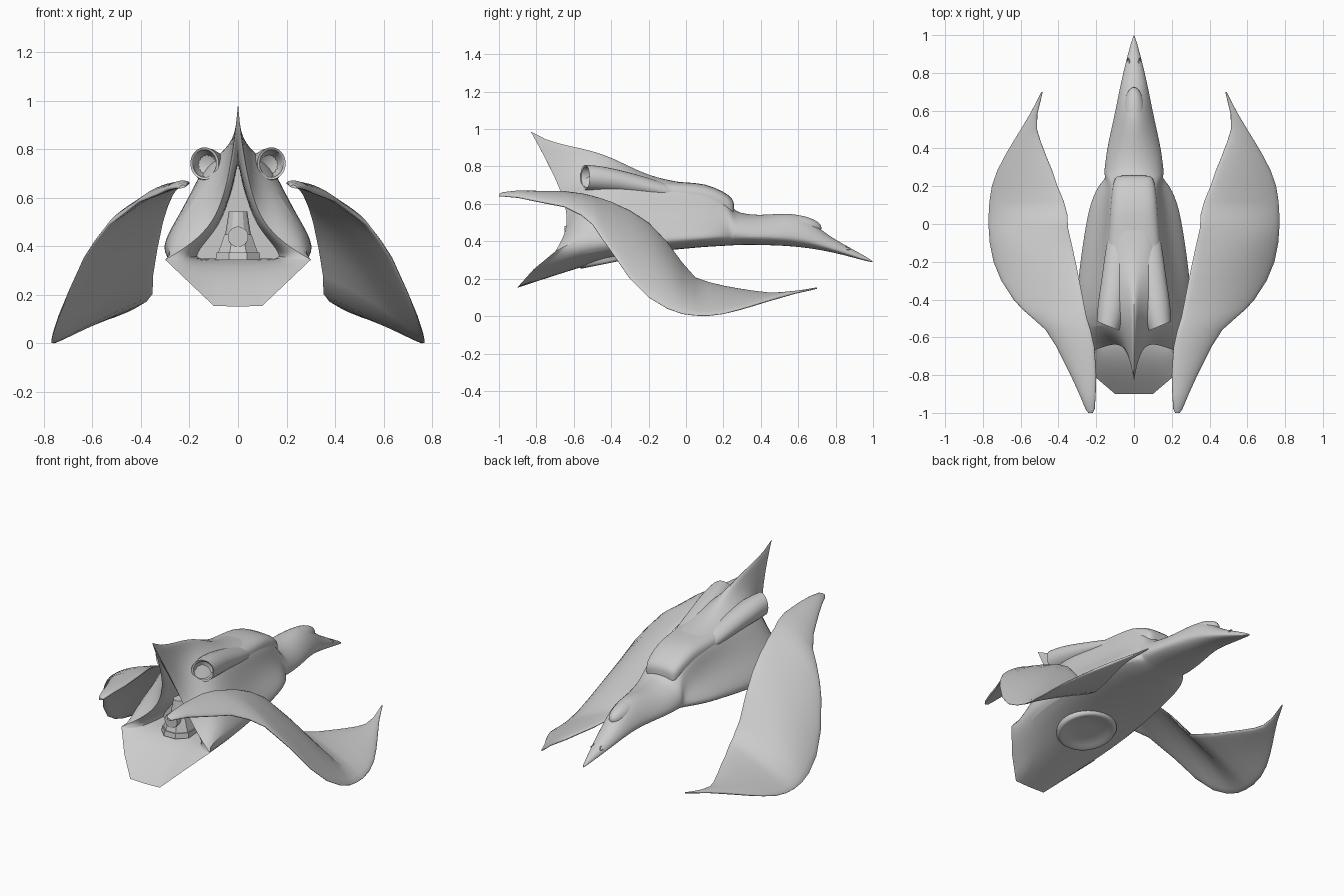
import bpy, bmesh
from math import sin, cos, pi, copysign
from mathutils import Matrix, Vector

if "Cube" in bpy.data.objects:
    bpy.data.objects.remove(bpy.data.objects["Cube"])


def finish(bm, name, smooth=45, subdiv=0):
    bmesh.ops.recalc_face_normals(bm, faces=bm.faces)
    me = bpy.data.meshes.new(name)
    bm.to_mesh(me)
    bm.free()
    ob = bpy.data.objects.new(name, me)
    bpy.context.collection.objects.link(ob)
    if subdiv:
        m = ob.modifiers.new("subdivision", 'SUBSURF')
        m.levels = m.render_levels = subdiv
    bpy.ops.object.select_all(action='DESELECT')
    bpy.context.view_layer.objects.active = ob
    ob.select_set(True)
    bpy.ops.object.shade_smooth_by_angle(angle=smooth * pi / 180)
    return ob


def loft(bm, rings, creased=(), corners=()):
    el = bm.edges.layers.float.new("crease_edge")
    vl = bm.verts.layers.float.new("crease_vert")
    rows = [[bm.verts.new(p) for p in r] for r in rings]
    n = len(rows[0])
    for a, b in zip(rows, rows[1:]):
        for i in range(n):
            j = (i + 1) % n
            bm.faces.new((a[i], a[j], b[j], b[i]))
    bm.faces.new(rows[0])
    bm.faces.new(rows[-1])
    for k in creased:
        for i in range(n):
            bm.edges.get((rows[k][i], rows[k][(i + 1) % n]))[el] = 1.0
    for k, i in corners:
        rows[k][i][vl] = rows[k][-i][vl] = 1.0


def full(half):
    return half + [(-x, y, z) for x, y, z in half[-2:0:-1]]


def neck(y, top, bot, w, pinch=0):
    c = bot + .3 * (top - bot)
    pts = []
    for i in range(10):
        a = pi * i / 9
        h = top - c if cos(a) > 0 else c - bot
        pts.append((w * sin(a) * (1 - pinch * max(0, cos(a))), y, c + h * cos(a)))
    return full(pts)


# Hull: beak-like nose, raised back, then a hooked rear edge and hollow bay
rings = [neck(*s) for s in [
    (1.0, .293, .287, .002), (.96, .32, .295, .016), (.85, .38, .325, .046), (.74, .445, .35, .072),
    (.64, .538, .365, .094, .25), (.54, .555, .375, .115, .25), (.4, .54, .38, .148, .2),
    (.3, .55, .38, .158), (.255, .57, .378, .162)]]
body = [
    (.22, [.62, .62, .61, .59, .56, .5, .44, .41, .38, .375], [.05, .09, .11, .125, .145, .185, .18, .08]),
    (.12, [.69, .69, .675, .65, .58, .51, .435, .40, .375, .37], [.055, .095, .125, .14, .168, .235, .23, .1]),
    (0, [.712, .712, .70, .665, .6, .52, .43, .39, .365, .36], [.06, .1, .135, .15, .184, .262, .255, .12]),
    (-.2, [.745, .74, .725, .69, .62, .52, .42, .37, .345, .34], [.05, .1, .145, .17, .217, .293, .285, .14]),
    (-.4, [.865, .83, .785, .73, .65, .54, .42, .35, .31, .305], [.03, .08, .15, .19, .24, .312, .305, .15]),
    (-.55, [.92, .85, .79, .73, .66, .54, .42, .33, .27, .265], [.02, .05, .1, .165, .235, .31, .305, .14])]
for y, zs, xs in body:
    rings.append(full([(x, y, z) for x, z in zip([0] + xs + [0], zs)]))
rear = [(0, -.83, .987), (.012, -.76, .86), (.03, -.7, .74), (.055, -.65, .62), (.1, -.63, .5),
        (.19, -.66, .41), (.3, -.7, .345), (.2, -.815, .25), (.1, -.9, .155), (0, -.9, .152)]
bay = [(0, -.7, .75), (.01, -.68, .7), (.025, -.66, .64), (.05, -.62, .57), (.09, -.6, .48),
       (.17, -.63, .4), (.2, -.66, .35), (.15, -.67, .35), (.08, -.68, .35), (0, -.68, .35)]
k = len(rings)
rings += [full(rear), full(bay), full([(x * .9, -.48, z) for x, y, z in bay])]
bm = bmesh.new()
loft(bm, rings, creased=(k, k + 2), corners=[(k, i) for i in (0, 6, 7, 8, 9)])
finish(bm, "hull", 50, 2)

# Cockpit canopy, mostly sunk into the neck
bm = bmesh.new()
bmesh.ops.create_uvsphere(bm, u_segments=32, v_segments=16, radius=1, matrix=(
    Matrix.Translation((0, .565, .482)) @ Matrix.Rotation(-.08, 4, 'X') @ Matrix.Diagonal((.06, .16, .062, 1))))
finish(bm, "cockpit_canopy")


# Raised back cowl with a blunt front lip: y, centre z, half width, half height
def box_ring(y, z, rx, rz):
    f = lambda v: copysign(abs(v) ** .65, v)
    return [(rx * f(cos(pi * i / 12)), y, z + rz * f(sin(pi * i / 12))) for i in range(24)]


bm = bmesh.new()
loft(bm, [box_ring(*s) for s in [
    (.257, .57, .08, .03), (.25, .575, .1, .055), (.2, .6, .116, .068), (.1, .635, .126, .075),
    (0, .64, .134, .075), (-.15, .65, .145, .075), (-.3, .665, .158, .065), (-.42, .67, .14, .03)]])
finish(bm, "back_cowl", 60, 1)

# Engine pods with hollow rear mouths, both sides of the fin
pod = [(0, .07, .645, .05, .03), (-.1, .083, .665, .066, .045), (-.3, .1, .71, .073, .06),
       (-.45, .12, .735, .075, .07), (-.54, .138, .742, .06, .068),
       (-.535, .138, .742, .05, .058), (-.45, .125, .735, .044, .05)]
for side, label in ((1, "right"), (-1, "left")):
    bm = bmesh.new()
    loft(bm, [[(side * (x + rx * cos(2 * pi * i / 16)), y + .025 * (cos(2 * pi * i / 16) if y < -.4 else 0),
                z + rz * sin(2 * pi * i / 16)) for i in range(16)]
              for y, x, z, rx, rz in pod], creased=(4, 5))
    finish(bm, "engine_pod_" + label, 50, 1)

# Swept wings: y, inner x, inner z, outer x, outer z
stations = [
    (-1.0, .218, .648, .242, .642), (-.98, .208, .656, .256, .643), (-.9, .203, .662, .29, .637),
    (-.8, .2, .663, .335, .615), (-.65, .21, .663, .41, .585), (-.56, .23, .653, .468, .54),
    (-.5, .25, .64, .535, .49), (-.45, .26, .626, .592, .415), (-.4, .27, .61, .637, .345),
    (-.3, .29, .565, .702, .2), (-.2, .31, .5, .743, .1), (-.1, .332, .395, .763, .04),
    (-.02, .35, .285, .769, .012), (.05, .353, .205, .769, .003), (.12, .372, .18, .765, .002),
    (.2, .405, .16, .752, .013), (.28, .432, .145, .725, .033), (.36, .465, .132, .684, .057),
    (.44, .495, .12, .637, .083), (.5, .513, .118, .6, .102), (.58, .512, .128, .552, .124),
    (.65, .495, .14, .515, .138), (.7, .483, .15, .49, .15)]
for side, label in ((1, "right"), (-1, "left")):
    bm = bmesh.new()
    rows = []
    for y, xi, zi, xo, zo in stations:
        a, b = Vector((xi, y, zi)), Vector((xo, y, zo))
        d = b - a
        up = Vector((-d.z, 0, d.x)).normalized()
        bulge = .06 * d.length if y < .05 else .025 * d.length
        th = min(.013, .12 * d.length + .002)
        top, bot = [], []
        for i in range(13):
            t = (1 - cos(pi * i / 12)) / 2
            p = a + d * t + up * bulge * 4 * t * (1 - t)
            e = th * (4 * t * (1 - t)) ** .4 + .001
            top.append(p + up * e)
            bot.append(p - up * e)
        rows.append([(side * p.x, p.y, max(p.z, 0)) for p in top + bot[::-1]])
    loft(bm, rows)
    finish(bm, "wing_" + label, 50)


# Tail turret: stepped base, tapered column and muzzle
def cone(bm, loc, r1, r2, h, seg, rot=0, axis='Z'):
    m = Matrix.Translation(loc) @ Matrix.Rotation(rot, 4, axis)
    bmesh.ops.create_cone(bm, cap_ends=True, segments=seg, radius1=r1, radius2=r2, depth=h, matrix=m)


bm = bmesh.new()
cone(bm, (0, -.57, .36), .1, .095, .03, 8, pi / 8)
cone(bm, (0, -.57, .41), .09, .06, .08, 8, pi / 8)
cone(bm, (0, -.56, .49), .055, .038, .11, 12)
finish(bm, "turret_base", 25)
bm = bmesh.new()
cone(bm, (0, -.61, .44), .042, .042, .08, 24, pi / 2, 'X')
finish(bm, "turret_muzzle", 40)

# Round intake dish under the hull
bm = bmesh.new()
tilt = Matrix.Translation((0, -.41, .302)) @ Matrix.Rotation(.2, 4, 'X')
prof = [(.166, .04), (.168, -.005), (.158, -.017), (.145, -.018), (.125, -.008), (.05, -.006)]
loft(bm, [[tilt @ Vector((r * cos(2 * pi * i / 40), r * sin(2 * pi * i / 40), z)) for i in range(40)]
          for r, z in prof])
finish(bm, "belly_intake", 50)

# Small nose sensors
for side, label in ((1, "right"), (-1, "left")):
    bpy.ops.mesh.primitive_torus_add(major_radius=.014, minor_radius=.003, major_segments=20, minor_segments=6,
                                     location=(side * .03, .855, .363), rotation=(-.2, side * .95, side * -.2))
    ob = bpy.context.object
    ob.name = "nose_sensor_" + label
    ob.scale = (.7, 1.5, 1)
    bpy.ops.object.shade_smooth()
